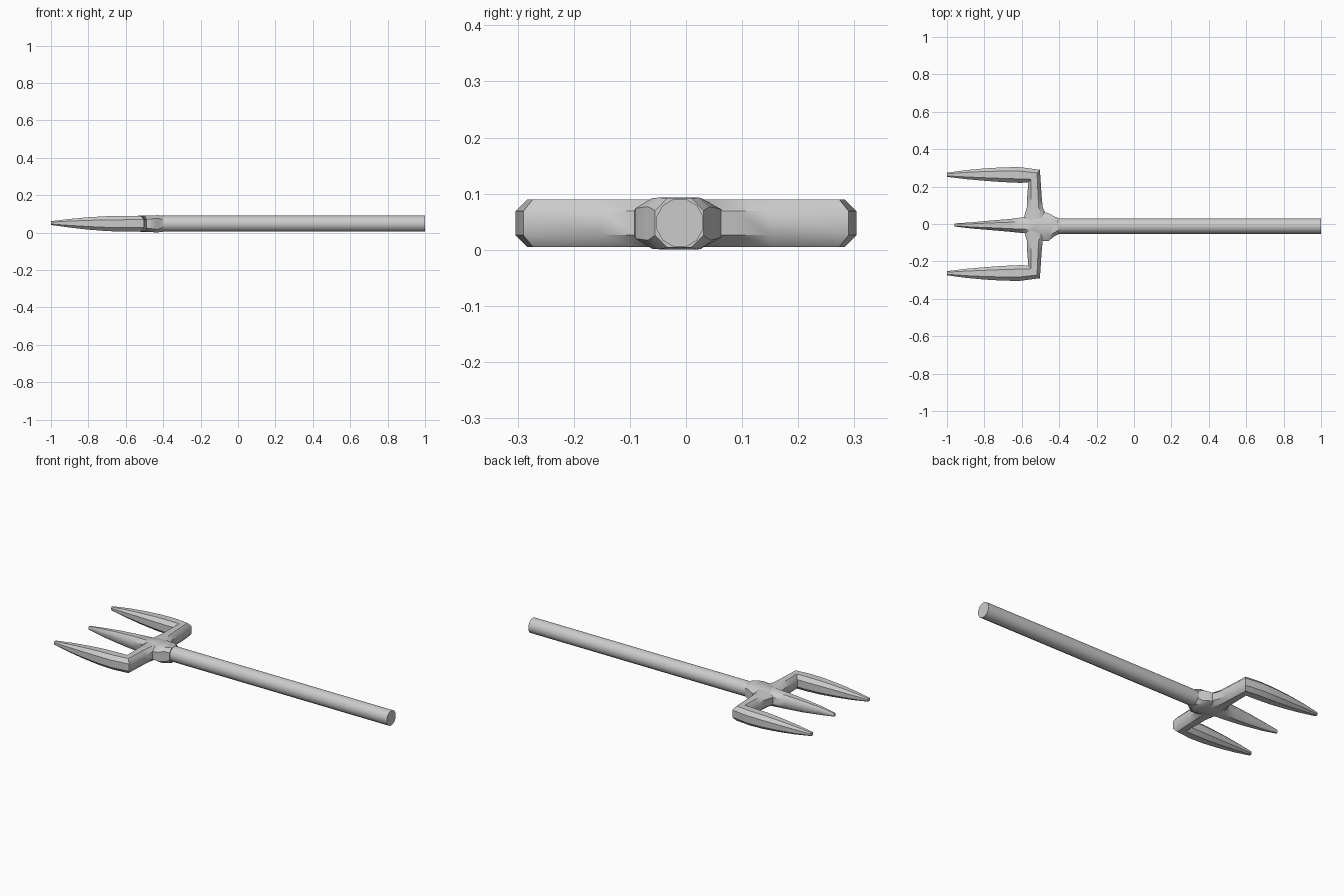
import bpy, bmesh, math

if "Cube" in bpy.data.objects:
    bpy.data.objects.remove(bpy.data.objects["Cube"])


def section(sides, k):
    # Unit outline: chamfered square (8 sides) or regular polygon
    if sides == 8:
        return [(1, -k), (1, k), (k, 1), (-k, 1), (-1, k), (-1, -k), (-k, -1), (k, -1)]
    return [(math.cos(2 * math.pi * (i + .5) / sides), math.sin(2 * math.pi * (i + .5) / sides))
            for i in range(sides)]


def loft(name, rings, sides=8, angle=40):
    # Each ring: (x1, y1, x2, y2, z_low, z_high, chamfer) - a vertical section between two plan points
    bm = bmesh.new()
    loops = []
    for x1, y1, x2, y2, z1, z2, k in rings:
        cx, cy, cz = (x1 + x2) / 2, (y1 + y2) / 2, (z1 + z2) / 2
        loops.append([bm.verts.new((cx + (x2 - x1) / 2 * u, cy + (y2 - y1) / 2 * u,
                                    cz + (z2 - z1) / 2 * v)) for u, v in section(sides, k)])
    for a, b in zip(loops, loops[1:]):
        for i in range(sides):
            j = (i + 1) % sides
            bm.faces.new((a[i], a[j], b[j], b[i]))
    bm.faces.new(loops[0][::-1])
    bm.faces.new(loops[-1])
    bmesh.ops.recalc_face_normals(bm, faces=bm.faces)
    me = bpy.data.meshes.new(name)
    bm.to_mesh(me)
    bm.free()
    ob = bpy.data.objects.new(name, me)
    bpy.context.collection.objects.link(ob)
    bpy.ops.object.select_all(action='DESELECT')
    ob.select_set(True)
    bpy.context.view_layer.objects.active = ob
    bpy.ops.object.shade_smooth_by_angle(angle=math.radians(angle))
    return ob


# Shaft
loft("shaft", [(x, -.054, x, .032, .004, .092, 0) for x in (-.45, 1)], sides=12)

# Hub flaring out of the shaft and tapering into the middle prong
hub = [(-.405, -.055, .031, .004, .092, .5),
       (-.43, -.068, .043, .001, .093, .65),
       (-.455, -.09, .056, .002, .092, .6),
       (-.50, -.092, .07, .004, .091, .5),
       (-.54, -.068, .055, .005, .09, .5),
       (-.58, -.05, .038, .006, .09, .5),
       (-.66, -.042, .027, .009, .088, .5),
       (-.76, -.033, .019, .016, .082, .5),
       (-.87, -.024, .009, .028, .072, .5),
       (-.96, -.013, .003, .041, .06, .5)]
loft("hub_and_middle_prong", [(x, a, x, b, z1, z2, k) for x, a, b, z1, z2, k in hub])

# Crossbar with mitred corners and outer prongs, mirrored across y
half = [(-1, .252, -1, .274, .041, .061, .5),
        (-.9, .24, -.9, .288, .027, .073, .5),
        (-.8, .231, -.8, .297, .016, .082, .5),
        (-.7, .224, -.7, .303, .008, .088, .5),
        (-.61, .22, -.61, .304, .005, .09, .5),
        (-.565, .222, -.503, .29, .005, .09, .5),
        (-.571, .15, -.494, .15, .005, .09, .5),
        (-.573, .09, -.488, .09, .005, .09, .5),
        (-.59, .03, -.46, .03, .005, .09, .5)]
other = [(a, -b, c, -d, z1, z2, k) for a, b, c, d, z1, z2, k in reversed(half)]
loft("crossbar_and_outer_prongs", half + other)
